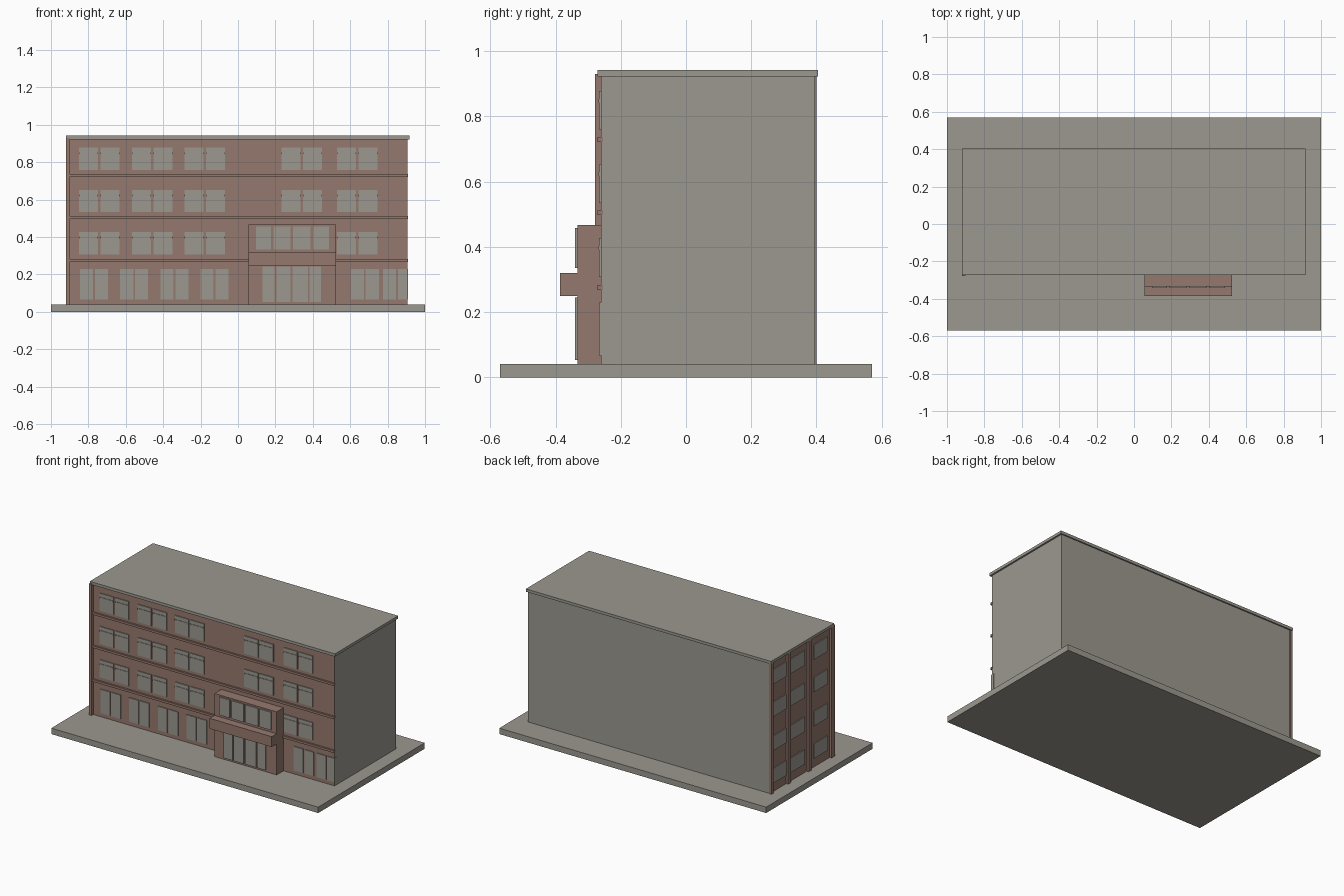
import bpy
import bmesh

if "Cube" in bpy.data.objects:
    bpy.data.objects.remove(bpy.data.objects["Cube"])


def material(name, rgb):
    m = bpy.data.materials.new(name)
    m.diffuse_color = (*rgb, 1)
    m.use_nodes = True
    m.node_tree.nodes["Principled BSDF"].inputs["Base Color"].default_value = m.diffuse_color
    return m


GREY = material("warm grey", (0.33, 0.315, 0.275))
BRICK = material("brick brown", (0.30, 0.19, 0.155))


def boxes(name, parts, *mats):
    """One object from a list of (x0, x1, y0, y1, z0, z1) boxes."""
    bm = bmesh.new()
    for x0, x1, y0, y1, z0, z1 in parts:
        made = bmesh.ops.create_cube(bm, size=1)["verts"]
        for v in made:
            v.co = (x1 if v.co.x > 0 else x0,
                    y1 if v.co.y > 0 else y0,
                    z1 if v.co.z > 0 else z0)
    bm.normal_update()
    mesh = bpy.data.meshes.new(name)
    bm.to_mesh(mesh)
    bm.free()
    for m in mats:
        mesh.materials.append(m)
    ob = bpy.data.objects.new(name, mesh)
    bpy.context.collection.objects.link(ob)
    return ob


# Ground slab, main block and roof
boxes("ground_slab", [(-1, 1, -0.57, 0.57, 0, 0.04)], GREY)
body = boxes("main_block", [(-0.905, 0.906, -0.26, 0.395, 0.04, 0.925)], GREY, BRICK)
for p in body.data.polygons:  # brick on the front and left walls only
    p.material_index = int(p.normal.y < -0.5 or p.normal.x < -0.5)
boxes("roof_slab", [(-0.92, 0.917, -0.272, 0.404, 0.923, 0.942)], GREY)

# Horizontal bands between the storeys
boxes("storey_bands", [(-0.903, 0.91, -0.272, -0.255, z, z + 0.015)
                       for z in (0.268, 0.497, 0.722)], BRICK)

# Pilasters along the left wall, with the outer two wrapping the corners
boxes("pilasters", [(-0.92, -0.902, y0, y1, 0.04, 0.93) for y0, y1 in
                    ((-0.279, -0.245), (-0.03, 0.0), (0.19, 0.22), (0.375, 0.4))], BRICK)

# Upper front windows: two panes each, with a raised transom bar
panes, bars = [], []
floors = ((0.308, (-0.85, -0.566, -0.287, 0.528)),
          (0.534, (-0.85, -0.566, -0.287, 0.233, 0.528)),
          (0.759, (-0.85, -0.566, -0.287, 0.233, 0.528)))
for z, starts in floors:
    for x in starts:
        for a in (x, x + 0.115):
            panes.append((a, a + 0.102, -0.266, -0.245, z, z + 0.119))
            bars.append((a, a + 0.102, -0.269, -0.262, z + 0.084, z + 0.094))
boxes("upper_windows", panes, GREY)
boxes("transom_bars", bars, GREY)

# Ground floor windows
ground = []
for x in (-0.844, -0.63, -0.415, -0.2, 0.603, 0.775):
    for a in (x, x + 0.08):
        ground.append((a, min(a + 0.07, 0.909), -0.266, -0.242, 0.067, 0.229))
boxes("ground_windows", ground, GREY)

# Left wall windows
boxes("side_windows", [(-0.911, -0.89, y, y + 0.15, z, z + 0.1)
                       for y in (-0.22, 0.03, 0.225) for z in (0.10, 0.32, 0.55, 0.77)], GREY)

# Entrance block with canopy
boxes("entrance_block", [(0.057, 0.523, -0.333, -0.25, 0.04, 0.467)], BRICK)
boxes("entrance_canopy", [(0.057, 0.523, -0.386, -0.32, 0.249, 0.319)], BRICK)
boxes("entrance_windows", [(a, b, -0.341, -0.325, 0.335, 0.457) for a, b in
                           ((0.097, 0.176), (0.19, 0.281), (0.293, 0.388), (0.4, 0.486))], GREY)
boxes("entrance_doors", [(a, b, -0.341, -0.325, 0.053, 0.244) for a, b in
                         ((0.131, 0.196), (0.206, 0.281), (0.292, 0.373), (0.383, 0.443))], GREY)
